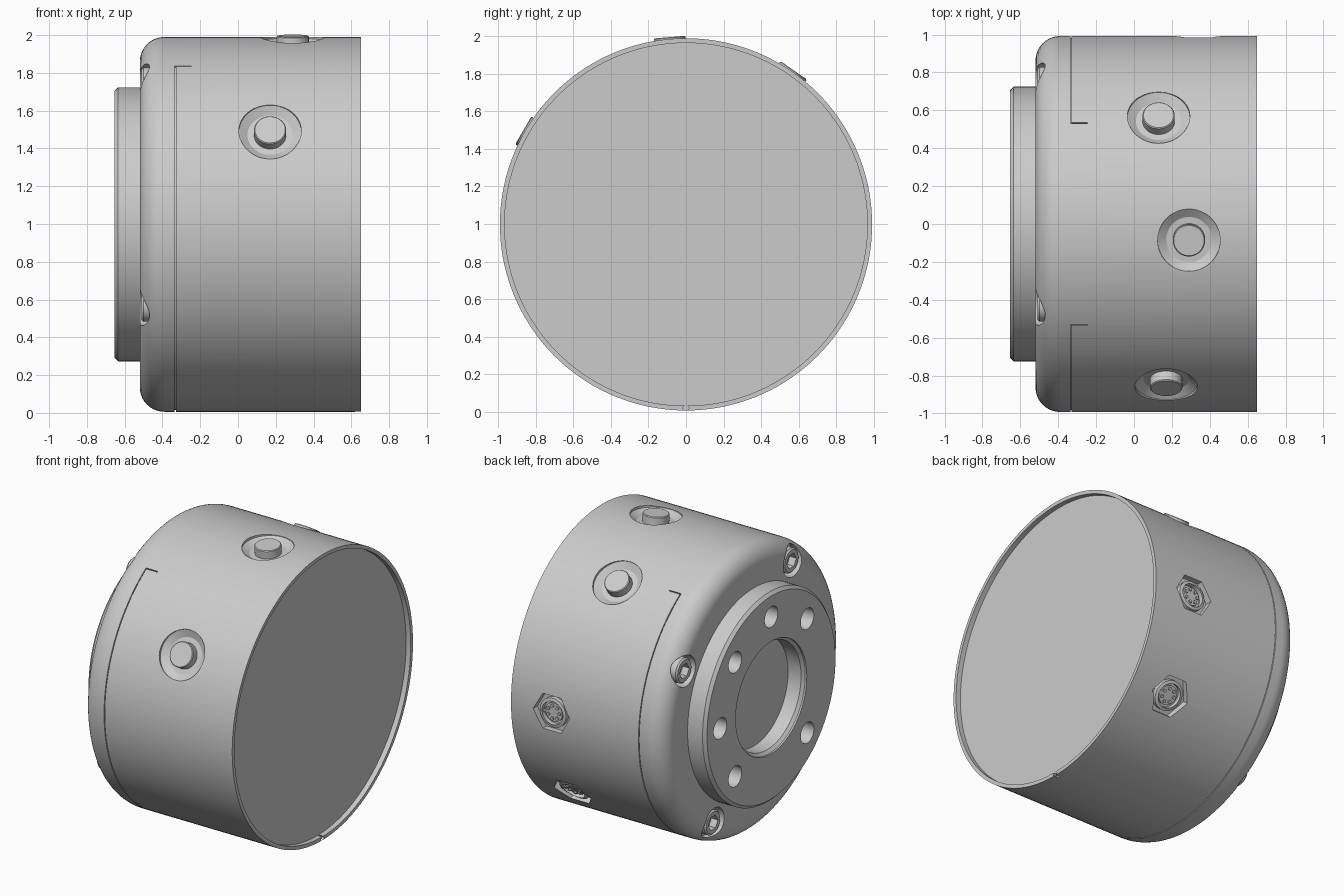
import bpy, bmesh, math
from mathutils import Matrix, Vector

old = bpy.data.objects.get("Cube")
if old:
    bpy.data.objects.remove(old, do_unlink=True)

CZ, R = 0.998, 0.992
FACE, TIP, END = -0.52, -0.655, 0.65

grey = bpy.data.materials.new("satin grey")
grey.use_nodes = True
COLOR = (0.6, 0.6, 0.6, 1)
grey.diffuse_color = COLOR
grey.node_tree.nodes["Principled BSDF"].inputs["Base Color"].default_value = COLOR


def axial(y=0, z=0):
    """Local z runs along world x."""
    m = Matrix(((0, 0, 1), (1, 0, 0), (0, 1, 0))).to_4x4()
    return Matrix.Translation((0, y, CZ + z)) @ m


def radial(x, deg):
    """Local z points outward from the body axis; 0 degrees is the back, 90 the top."""
    c, s = math.cos(math.radians(deg)), math.sin(math.radians(deg))
    m = Matrix(((1, 0, 0), (0, s, c), (0, -c, s))).to_4x4()
    return Matrix.Translation((x, 0, CZ)) @ m


def polar(r, deg):
    return r * math.cos(math.radians(deg)), r * math.sin(math.radians(deg))


def finish(name, bm, matrix):
    bmesh.ops.recalc_face_normals(bm, faces=bm.faces)
    bm.transform(matrix)
    mesh = bpy.data.meshes.new(name)
    bm.to_mesh(mesh)
    bm.free()
    mesh.materials.append(grey)
    ob = bpy.data.objects.new(name, mesh)
    bpy.context.collection.objects.link(ob)
    return ob


def lathe(name, profile, matrix, segs=48):
    """Closed solid spun from (radius, height) points that start and end on the axis."""
    bm = bmesh.new()
    rings = []
    for r, h in profile:
        n = 1 if r == 0 else segs
        rings.append([bm.verts.new((*polar(r, 360 * i / segs), h)) for i in range(n)])
    for a, b in zip(rings, rings[1:]):
        for i in range(segs):
            j = (i + 1) % segs
            quad = [a[i % len(a)], a[j % len(a)], b[j % len(b)], b[i % len(b)]]
            bm.faces.new(list(dict.fromkeys(quad)))
    return finish(name, bm, matrix)


def rod(name, r, low, high, matrix, segs=48):
    return lathe(name, [(0, low), (r, low), (r, high), (0, high)], matrix, segs)


def arc_bar(name, x0, x1, start, stop, steps):
    """Thin curved bar straddling the body surface, used to engrave a seam."""
    bm = bmesh.new()
    rows = []
    for i in range(steps + 1):
        deg = start + (stop - start) * i / steps
        rows.append([bm.verts.new((*polar(r, deg), x))
                     for r, x in ((R - 0.01, x0), (R + 0.01, x0), (R + 0.01, x1), (R - 0.01, x1))])
    for a, b in zip(rows, rows[1:]):
        for i in range(4):
            j = (i + 1) % 4
            bm.faces.new((a[i], a[j], b[j], b[i]))
    bm.faces.new(rows[0])
    bm.faces.new(rows[-1])
    return finish(name, bm, axial())


def cut(ob, cutters):
    bpy.context.view_layer.objects.active = ob
    for c in cutters:
        mod = ob.modifiers.new("cut", 'BOOLEAN')
        mod.operation, mod.solver, mod.object = 'DIFFERENCE', 'EXACT', c
        bpy.ops.object.modifier_apply(modifier=mod.name)
        bpy.data.objects.remove(c, do_unlink=True)


# Housing: rounded front edge, shallow recessed rear plate
FILLET = 0.13
edge = [(R - FILLET + FILLET * math.sin(t), FACE + FILLET - FILLET * math.cos(t))
        for t in (math.pi / 2 * i / 10 for i in range(11))]
housing = lathe("housing", [(0, FACE)] + edge +
                [(R, END), (R - 0.025, END), (R - 0.025, END - 0.035), (0, END - 0.035)],
                axial(), 144)

buttons = [(0.17, 150), (0.29, 95), (0.13, 55)]
sockets = [(0.34, 0), (0.34, -40)]
screws = [polar(0.86, a) for a in (30, 120, 210, 300)]
cutters = []

# Dished pockets for buttons, hexagonal pockets for sockets
for x, deg in buttons:
    cutters.append(lathe("button_pocket", [(0, 0.945), (0.12, 0.945), (0.165, 0.975),
                                           (0.165, 1.1), (0, 1.1)], radial(x, deg)))
for x, deg in sockets:
    cutters.append(rod("socket_pocket", 0.14, 0.945, 1.1, radial(x, deg), 6))

# Counterbores for the face screws
for y, z in screws:
    cutters.append(rod("screw_pocket", 0.105, FACE - 0.1, FACE + 0.08, axial(y, z)))

# Engraved cover seam with short returns, and a small rear notch
SEAM, W = -0.335, 0.006
cutters.append(arc_bar("seam", SEAM, SEAM + W, 57.5, -237.5, 120))
for deg in (57.5, 122.5):
    cutters.append(arc_bar("seam_return", SEAM, SEAM + 0.09, deg - 0.18, deg + 0.18, 1))
cutters.append(rod("rear_notch", 0.02, END - 0.03, END + 0.1, axial(0, -R + 0.012), 4))
cut(housing, cutters)

# Mounting flange with chamfered rim, central bore and bolt holes
flange = lathe("mounting_flange", [(0, TIP), (0.705, TIP), (0.725, TIP + 0.02),
                                   (0.725, FACE + 0.01), (0, FACE + 0.01)], axial(), 96)
cutters = [lathe("bore", [(0, TIP - 0.1), (0.39, TIP - 0.1), (0.39, TIP + 0.012), (0.37, TIP + 0.03),
                          (0.37, FACE - 0.005), (0, FACE - 0.005)], axial(), 96)]
for deg in (0, 45, 90, 135, 225, 315):
    cutters.append(rod("bolt_hole", 0.072, TIP - 0.1, FACE - 0.003, axial(*polar(0.56, deg)), 32))
cut(flange, cutters)

# Push buttons with bevelled caps
for x, deg in buttons:
    lathe("push_button", [(0, 0.93), (0.085, 0.93), (0.085, 0.997), (0.08, 1.002), (0, 1.002)],
          radial(x, deg))

# Socket-head screws
for y, z in screws:
    head = lathe("cap_screw", [(0, FACE + 0.1), (0.085, FACE + 0.1), (0.085, FACE + 0.02),
                               (0.075, FACE + 0.01), (0, FACE + 0.01)], axial(y, z), 32)
    cut(head, [rod("hex_key", 0.052, FACE - 0.1, FACE + 0.06, axial(y, z), 6)])

# Round multi-pin sockets
for x, deg in sockets:
    m = radial(x, deg)
    lathe("socket_shell", [(0, 0.93), (0.1, 0.93), (0.1, 0.975), (0.08, 0.98), (0.08, 0.95),
                           (0.065, 0.95), (0.065, 0.965), (0, 0.965)], m)
    rod("socket_key", 0.014, 0.94, 0.972, m @ Matrix.Translation((0.068, 0, 0)), 4)
    for i in range(7):
        px, py = polar(0.045, 360 * (i + 0.5) / 7)
        rod("socket_pin", 0.011, 0.95, 0.974, m @ Matrix.Translation((px, py, 0)), 12)

# Smooth shading with crisp edges
bpy.ops.object.select_all(action='DESELECT')
for ob in bpy.context.scene.objects:
    if ob.type == 'MESH' and grey.name in ob.data.materials:
        ob.select_set(True)
        bpy.context.view_layer.objects.active = ob
bpy.ops.object.shade_smooth_by_angle(angle=math.radians(30))
